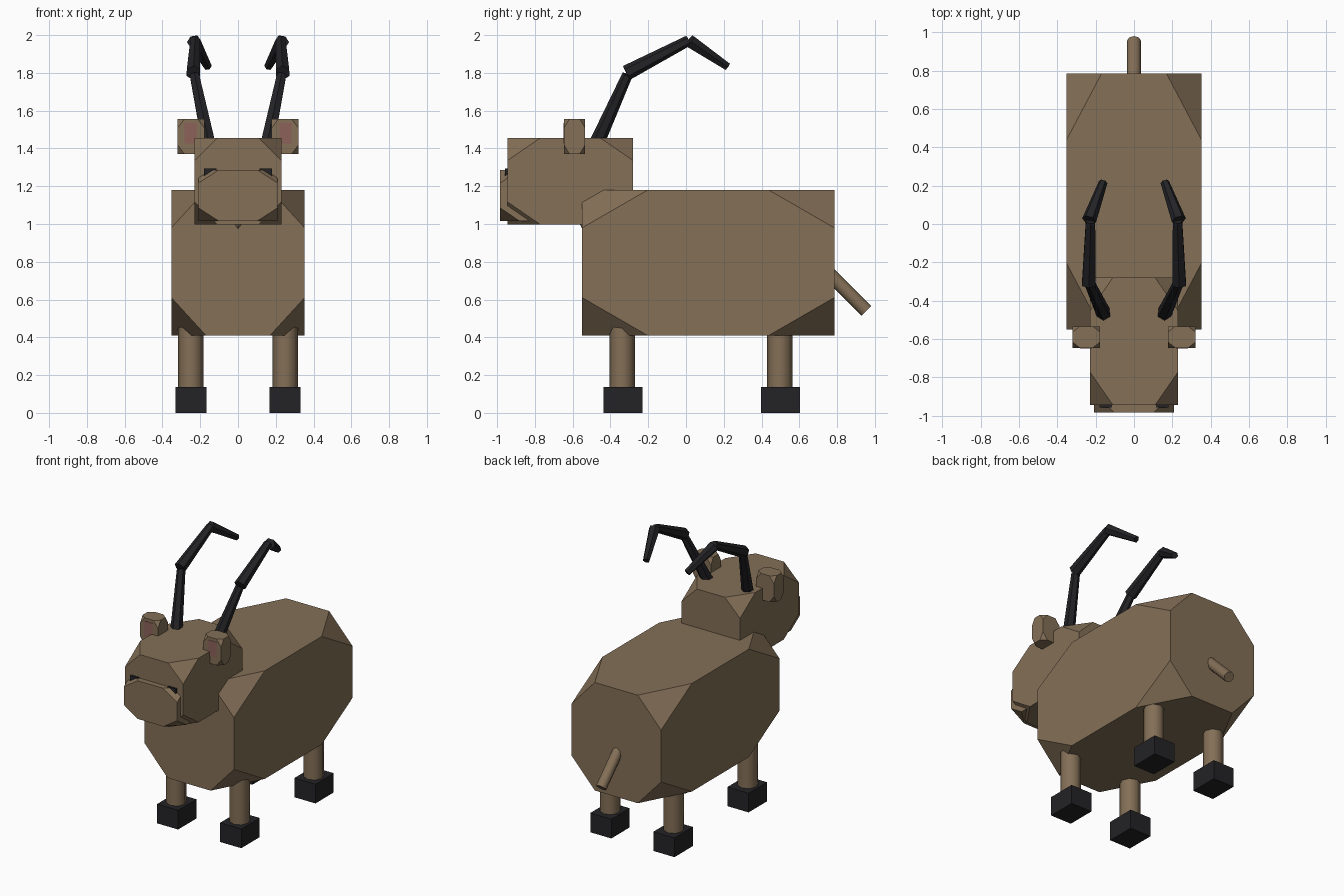
import bpy, bmesh, math
from mathutils import Vector

if "Cube" in bpy.data.objects:
    bpy.data.objects.remove(bpy.data.objects["Cube"])


def material(name, rgb):
    m = bpy.data.materials.new(name)
    m.diffuse_color = (*rgb, 1)
    m.use_nodes = True
    m.node_tree.nodes["Principled BSDF"].inputs["Base Color"].default_value = m.diffuse_color
    return m


BROWN = material("brown_fur", (0.23, 0.16, 0.095))
DARK = material("dark_horn", (0.017, 0.016, 0.019))
PINK = material("pink_skin", (0.27, 0.12, 0.105))


def finish(name, bm, mat):
    bmesh.ops.recalc_face_normals(bm, faces=bm.faces)
    me = bpy.data.meshes.new(name)
    bm.to_mesh(me)
    bm.free()
    me.materials.append(mat)
    ob = bpy.data.objects.new(name, me)
    bpy.context.collection.objects.link(ob)
    return ob


def box(name, lo, hi, mat, cut=0.0):
    """Box between two corners; cut trims every corner by that share of each side."""
    lo, hi = Vector(lo), Vector(hi)
    bm = bmesh.new()
    if cut:
        for a in (-1, 1):
            for b in (-1, 1):
                for c in (-1, 1):
                    for axis in range(3):
                        p = [a, b, c]
                        p[axis] *= 1 - 2 * cut
                        bm.verts.new([v / 2 for v in p])
        bmesh.ops.convex_hull(bm, input=bm.verts)
        bmesh.ops.dissolve_limit(bm, angle_limit=0.02, verts=bm.verts, edges=bm.edges)
    else:
        bmesh.ops.create_cube(bm, size=1)
    bmesh.ops.scale(bm, vec=hi - lo, verts=bm.verts)
    bmesh.ops.translate(bm, vec=(lo + hi) / 2, verts=bm.verts)
    return finish(name, bm, mat)


def rod(name, start, end, r1, r2, sides, mat, smooth=False):
    """Tapered prism from start to end."""
    a, b = Vector(start), Vector(end)
    bm = bmesh.new()
    bmesh.ops.create_cone(bm, cap_ends=True, segments=sides, radius1=r1, radius2=r2,
                          depth=(b - a).length)
    rot = Vector((0, 0, 1)).rotation_difference(b - a).to_matrix()
    bmesh.ops.rotate(bm, cent=(0, 0, 0), matrix=rot, verts=bm.verts)
    bmesh.ops.translate(bm, vec=(a + b) / 2, verts=bm.verts)
    ob = finish(name, bm, mat)
    if smooth:
        bpy.ops.object.select_all(action='DESELECT')
        ob.select_set(True)
        bpy.context.view_layer.objects.active = ob
        bpy.ops.object.shade_smooth_by_angle(angle=math.radians(50))
    return ob


# Trunk, neck, head, snout and tail
CUT = 0.26
box("body", (-0.353, -0.55, 0.41), (0.353, 0.785, 1.18), BROWN, CUT)
rod("neck", (0, -0.28, 0.78), (0, -0.44, 1.13), 0.165, 0.165, 6, BROWN)
box("head", (-0.23, -0.945, 0.998), (0.23, -0.28, 1.455), BROWN, CUT)
box("snout", (-0.21, -0.985, 1.015), (0.21, -0.58, 1.287), BROWN, CUT)
rod("tail", (0, 0.71, 0.785), (0, 0.955, 0.54), 0.037, 0.037, 8, BROWN, True)

for side, s in (("left", -1), ("right", 1)):
    def mirrored(name, x0, x1, y0, y1, z0, z1, mat, cut=0.0):
        xa, xb = sorted((s * x0, s * x1))
        box(f"{side}_{name}", (xa, y0, z0), (xb, y1, z1), mat, cut)

    # Eyes peeking over the snout
    mirrored("eye", 0.115, 0.18, -0.957, -0.90, 1.23, 1.293, DARK)

    # Ears with pink insides
    mirrored("ear", 0.178, 0.32, -0.646, -0.534, 1.37, 1.557, BROWN, CUT)
    mirrored("inner_ear", 0.22, 0.283, -0.649, -0.61, 1.425, 1.535, PINK)

    # Three-part swept horns
    rod(f"{side}_horn_base", (s * 0.15, -0.485, 1.40), (s * 0.231, -0.31, 1.79),
        0.041, 0.028, 6, DARK)
    rod(f"{side}_horn_middle", (s * 0.236, -0.315, 1.80), (s * 0.227, 0.015, 1.972),
        0.041, 0.028, 6, DARK)
    rod(f"{side}_horn_tip", (s * 0.234, 0.02, 1.968), (s * 0.161, 0.218, 1.834),
        0.038, 0.023, 6, DARK)

    # Legs and hooves
    for end, y in (("front", -0.335), ("rear", 0.50)):
        rod(f"{side}_{end}_leg", (s * 0.25, y - 0.003, 0.1), (s * 0.25, y - 0.003, 0.56),
            0.067, 0.067, 8, BROWN, True)
        mirrored(f"{end}_hoof", 0.166, 0.332, y - 0.102, y + 0.104, 0, 0.137, DARK)
